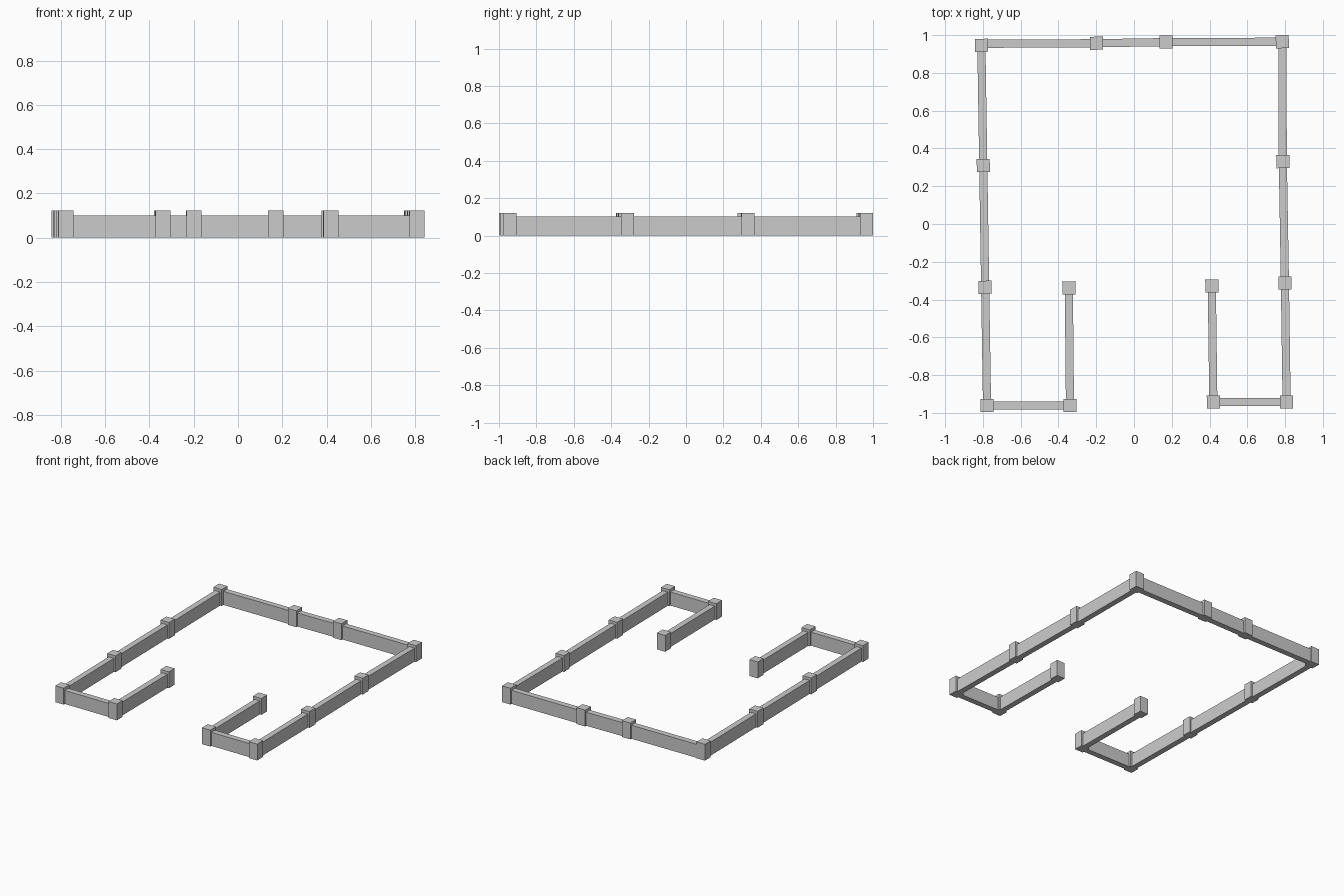
import bpy
import math
from mathutils import Vector

if "Cube" in bpy.data.objects:
    bpy.data.objects.remove(bpy.data.objects["Cube"])

POST, POST_H = 0.069, 0.122
WALL, WALL_H = 0.043, 0.101
YAW = math.radians(0.8)      # the whole layout leans slightly


def box(name, x, y, size, yaw):
    bpy.ops.mesh.primitive_cube_add(size=1, location=(x, y, size[2] / 2),
                                    rotation=(0, 0, yaw))
    ob = bpy.context.object
    ob.name = name
    ob.scale = size
    bpy.ops.object.transform_apply(location=False, rotation=False, scale=True)
    return ob


# Post centres, walking from the left gate end around to the right gate end
posts = [(-0.345, -0.338), (-0.339, -0.961), (-0.778, -0.961),
         (-0.788, -0.335), (-0.798, 0.31), (-0.808, 0.946),
         (-0.199, 0.957), (0.17, 0.963), (0.785, 0.965),
         (0.788, 0.33), (0.799, -0.313), (0.808, -0.942),
         (0.42, -0.942), (0.412, -0.328)]

# Square posts
for i, (x, y) in enumerate(posts):
    box(f"post_{i + 1}", x, y, (POST, POST, POST_H), YAW)

# Low walls between neighbouring posts
for i, (p, q) in enumerate(zip(posts, posts[1:])):
    a, b = Vector(p), Vector(q)
    if i == 5:               # back left wall sits behind the corner post centre
        a.y += 0.008
    d, c = b - a, (a + b) / 2
    box(f"wall_{i + 1}", c.x, c.y, (d.length, WALL, WALL_H), math.atan2(d.y, d.x))
